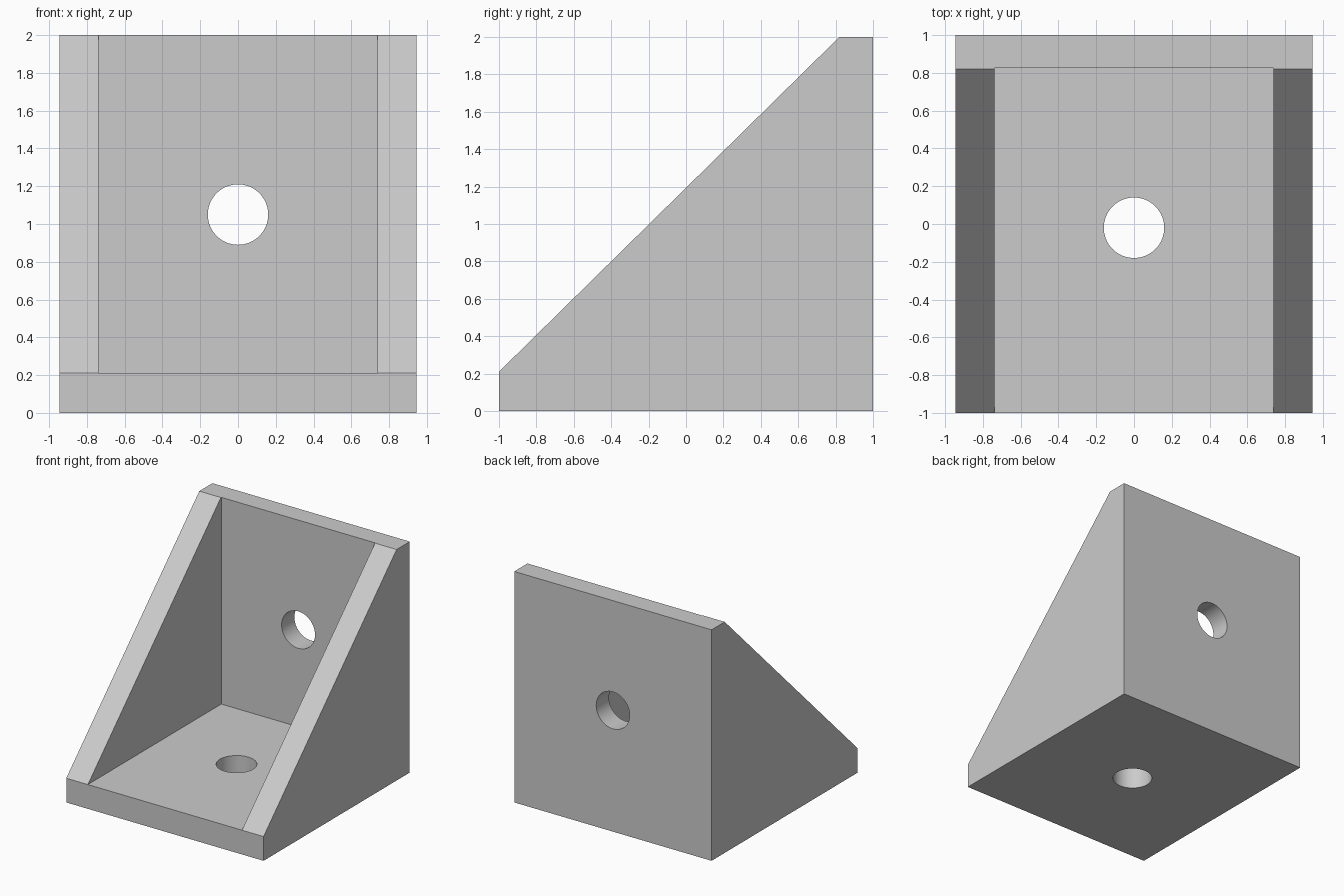
import bpy, bmesh, math

cube = bpy.data.objects.get("Cube")
if cube:
    bpy.data.objects.remove(cube, do_unlink=True)

HALF_W, INNER_W = 0.945, 0.738
FLOOR, WALL = 0.21, 0.825
HOLE_R = 0.16

grey = bpy.data.materials.new("plain grey")
grey.use_nodes = True
colour = (0.6, 0.6, 0.6, 1)
grey.diffuse_color = colour
grey.node_tree.nodes["Principled BSDF"].inputs["Base Color"].default_value = colour


def prism(name, profile, half_width):
    """Extrude a (y, z) side profile across x, centred on x = 0."""
    bm = bmesh.new()
    face = bm.faces.new([bm.verts.new((-half_width, y, z)) for y, z in profile])
    new = bmesh.ops.extrude_face_region(bm, geom=[face])["geom"]
    verts = [v for v in new if isinstance(v, bmesh.types.BMVert)]
    bmesh.ops.translate(bm, verts=verts, vec=(2 * half_width, 0, 0))
    bmesh.ops.recalc_face_normals(bm, faces=bm.faces)
    mesh = bpy.data.meshes.new(name)
    bm.to_mesh(mesh)
    bm.free()
    mesh.materials.append(grey)
    ob = bpy.data.objects.new(name, mesh)
    bpy.context.collection.objects.link(ob)
    return ob


def drill(name, location, tilt):
    bpy.ops.mesh.primitive_cylinder_add(vertices=64, radius=HOLE_R, depth=0.8,
                                        location=location, rotation=(tilt, 0, 0))
    ob = bpy.context.object
    ob.name = name
    ob.data.materials.append(grey)
    return ob


# Solid wedge with the outer silhouette
bracket = prism("corner_bracket",
                [(-1, 0), (1, 0), (1, 2), (0.82, 2), (-1, FLOOR)], HALF_W)

# Channel between the two side gussets, and a bolt hole in each plate
cutters = [
    prism("channel_cutter", [(-2, FLOOR), (WALL, FLOOR), (WALL, 3), (-2, 3)], INNER_W),
    drill("floor_hole_cutter", (0, -0.02, 0), 0),
    drill("wall_hole_cutter", (0, 1, 1.05), math.pi / 2),
]
bpy.ops.object.select_all(action="DESELECT")
bracket.select_set(True)
bpy.context.view_layer.objects.active = bracket
for cutter in cutters:
    cutter.hide_render = True
    mod = bracket.modifiers.new(cutter.name, "BOOLEAN")
    mod.operation, mod.solver, mod.object = "DIFFERENCE", "EXACT", cutter
    bpy.ops.object.modifier_apply(modifier=mod.name)
for cutter in cutters:
    bpy.data.objects.remove(cutter, do_unlink=True)

# Smooth hole walls, crisp plate edges
bpy.ops.object.shade_smooth_by_angle(angle=math.radians(30))
